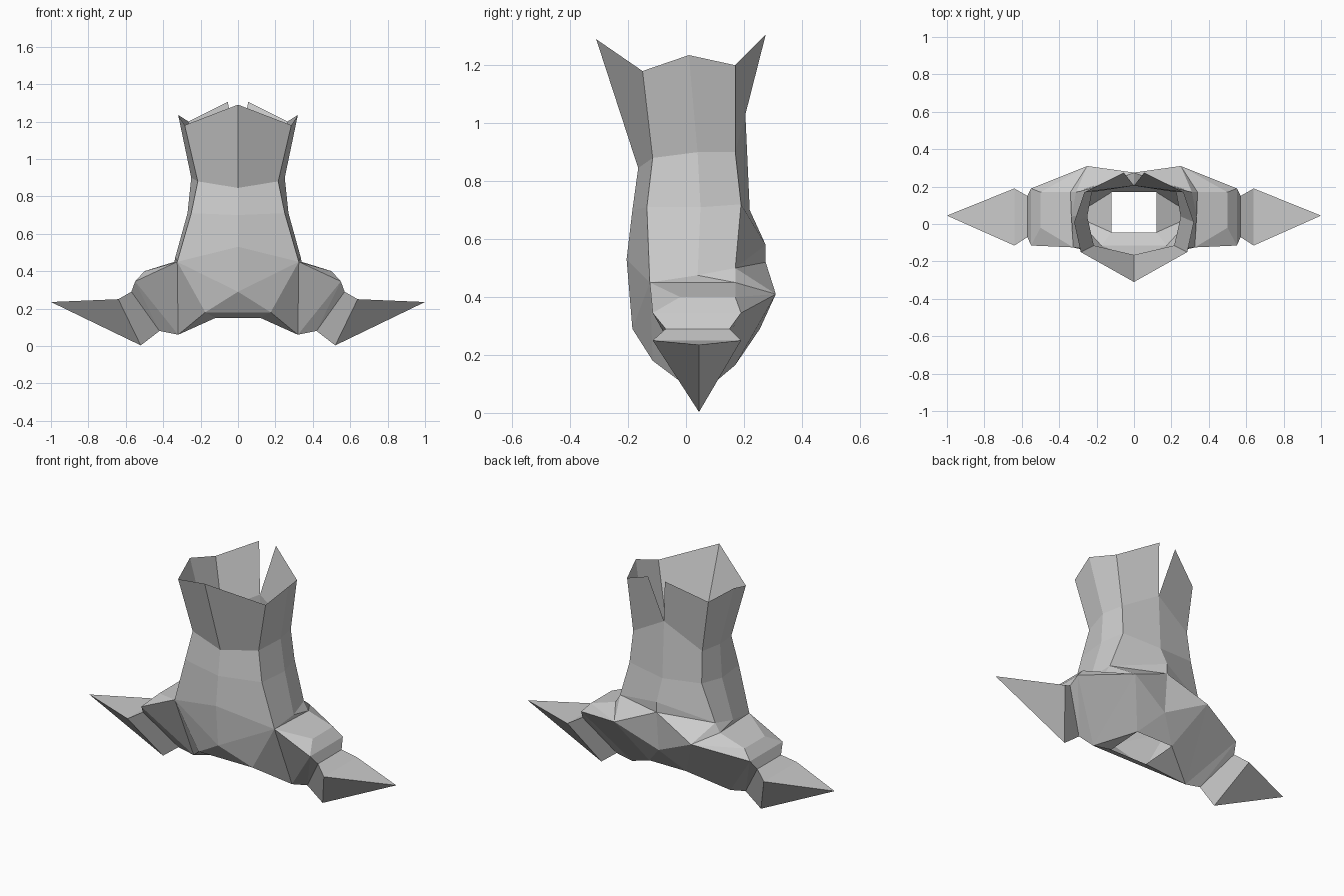
import bpy

if "Cube" in bpy.data.objects:
    bpy.data.objects.remove(bpy.data.objects["Cube"])


def mirrored(name, pts, faces):
    """Build the right half of a part and mirror it across x = 0."""
    mesh = bpy.data.meshes.new(name)
    mesh.from_pydata(pts, [], faces)
    mesh.update()
    ob = bpy.data.objects.new(name, mesh)
    bpy.context.collection.objects.link(ob)
    mod = ob.modifiers.new("Mirror", 'MIRROR')
    mod.use_clip = True
    mod.merge_threshold = 0.001
    return ob


def strip(rings, closed=False):
    """Quads joining successive rings of equal length."""
    n = len(rings[0])
    pts = [p for r in rings for p in r]
    faces = []
    for i in range(len(rings) - 1):
        for j in range(n if closed else n - 1):
            k = (j + 1) % n
            faces.append((i * n + j, (i + 1) * n + j, (i + 1) * n + k, i * n + k))
    return pts, faces


def named(points, faces):
    """Faces written with point names."""
    keys = list(points)
    return list(points.values()), [[keys.index(c) for c in f] for f in faces]


# Torso: open shell, each ring runs front centre, corner, side, corner, back centre
torso = [
    [(0, -.31, 1.29), (.285, -.15, 1.18), (.32, .01, 1.235), (.265, .17, 1.2), (.055, .275, 1.305)],
    [(0, -.165, .845), (.215, -.115, .88), (.25, .04, .9), (.225, .17, .9), (0, .205, 1.03)],
    [(0, -.185, .7), (.25, -.135, .71), (.27, .05, .71), (.235, .19, .72), (0, .22, .7)],
    [(0, -.205, .53), (.325, -.125, .45), (.335, .04, .475), (.31, .17, .5), (0, .275, .58)],
]
mirrored("torso_shell", *strip(torso))

# Pelvis: front and back panels around an open underside
pelvis = {
    'a': (0, -.205, .53), 'b': (.325, -.125, .45), 'c': (0, -.185, .29),
    'd': (.175, -.115, .18), 'e': (0, -.115, .18), 'f': (.12, -.045, .15), 'g': (0, -.045, .15),
    'h': (0, .275, .58), 'i': (.31, .17, .5), 'j': (0, .275, .52), 'k': (.25, .31, .41),
    'l': (0, .255, .29), 'm': (.12, .17, .165), 'n': (0, .17, .165),
    'o': (.335, .04, .475), 'p': (.34, .17, .45),
}
mirrored("pelvis", *named(pelvis, [
    'abc', 'cbd', 'cde', 'edfg', 'hij', 'jik', 'jkl', 'lkm', 'lmn', 'bop', 'oip', 'ipk']))

# Hips: stubby legs angled outward, with a flat top plate
hip = {
    'a': (.325, -.125, .45), 'b': (.34, .17, .45), 'c': (.25, .31, .41),
    'd': (.5, -.02, .40), 'e': (.5, .17, .40), 'f': (.55, -.115, .345), 'g': (.55, .19, .345),
    'h': (.175, -.115, .18), 'i': (.12, -.045, .15), 'j': (.12, .17, .165),
    'k': (.32, .045, .06), 'l': (.42, .045, .08),
    'm': (.57, -.07, .29), 'n': (.57, .15, .29),
}
mirrored("hip", *named(hip, [
    'abed', 'adf', 'degf', 'bceg'[:3], 'ceg',
    'ahk', 'akf', 'fkl', 'hik', 'ijk', 'cjk', 'ckg', 'gkl',
    'fgnm', 'flm', 'gnl']))

# Spikes: narrow neck flaring to a triangular base, ending in a point
tip = (1, .045, .235)
spike = [
    [(.57, -.07, .29), (.57, .15, .29), (.42, .045, .08)],
    [(.64, -.115, .25), (.64, .19, .25), (.52, .045, .003)],
]
pts, faces = strip(spike, closed=True)
pts.append(tip)
faces += [(3 + i, 6, 3 + (i + 1) % 3) for i in range(3)]
mirrored("side_spike", pts, faces)
